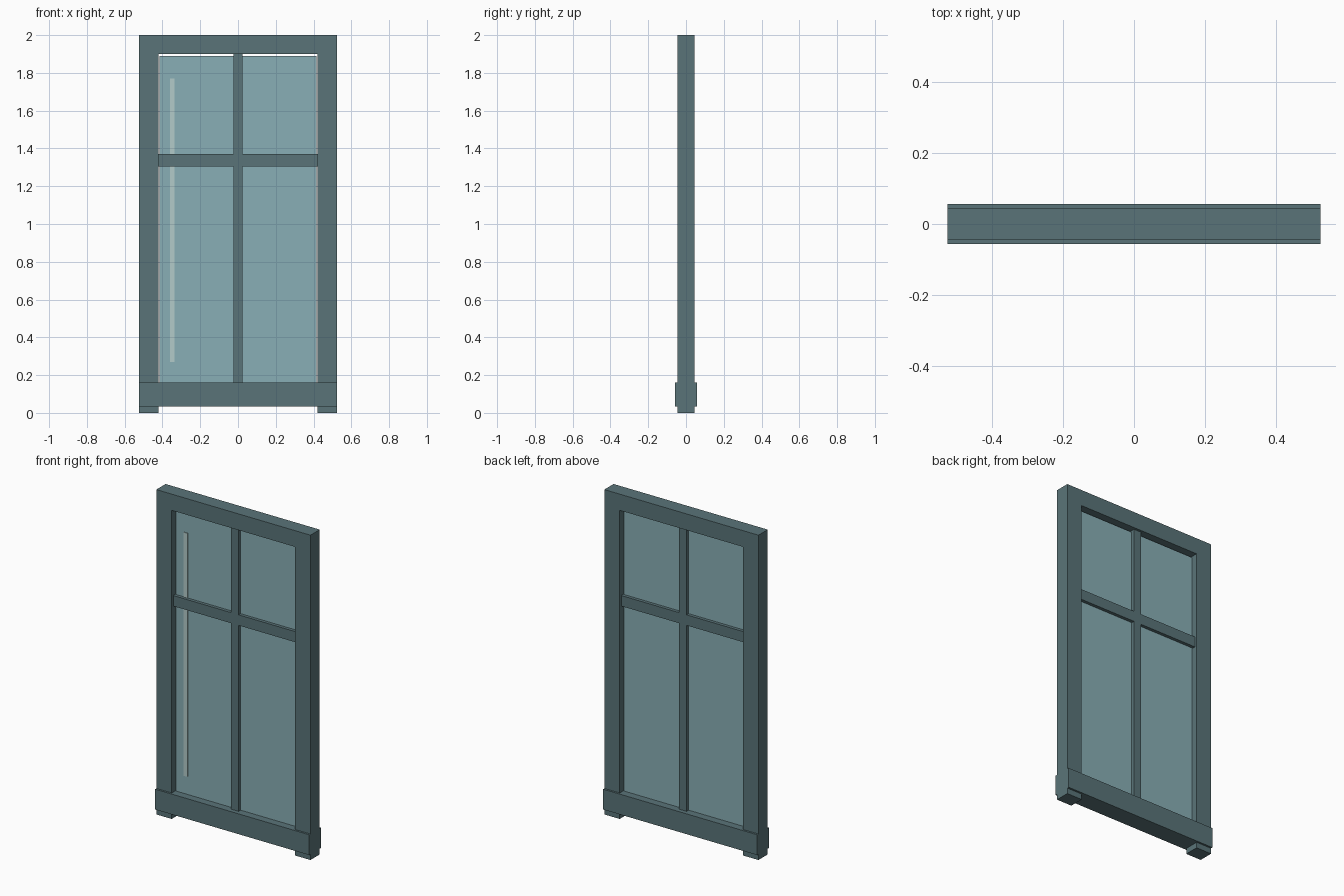
import bpy
import bmesh
from mathutils import Vector

cube = bpy.data.objects.get("Cube")
if cube:
    bpy.data.objects.remove(cube, do_unlink=True)


def make_material(name, rgb):
    mat = bpy.data.materials.new(name)
    mat.use_nodes = True
    colour = (*rgb, 1.0)
    mat.diffuse_color = colour
    mat.node_tree.nodes["Principled BSDF"].inputs["Base Color"].default_value = colour
    return mat


painted_wood = make_material("grey teal paint", (0.102, 0.175, 0.19))
pane_blue = make_material("pale blue glass", (0.25, 0.425, 0.465))
glint_white = make_material("pale glint", (0.45, 0.60, 0.59))


def box(name, x, y, z, mat):
    """Flat-sided box spanning the given (low, high) ranges."""
    low, high = Vector((x[0], y[0], z[0])), Vector((x[1], y[1], z[1]))
    bm = bmesh.new()
    bmesh.ops.create_cube(bm, size=1)
    bmesh.ops.scale(bm, vec=high - low, verts=bm.verts)
    bmesh.ops.translate(bm, vec=(low + high) / 2, verts=bm.verts)
    mesh = bpy.data.meshes.new(name)
    bm.to_mesh(mesh)
    bm.free()
    mesh.materials.append(mat)
    obj = bpy.data.objects.new(name, mesh)
    bpy.context.collection.objects.link(obj)
    return obj


def sym(half):
    return (-half, half)


outer, inner, height, head_z = 0.525, 0.42, 2.0, 1.90
sill_z = (0.035, 0.16)
frame_y, bar_y = sym(0.045), sym(0.03)
mullion = 0.025

# Paired uprights and crossbar halves
for label, side in (("left", 1), ("right", -1)):
    box(f"{label}_stile", sorted((side * inner, side * outer)), frame_y,
        (0, height), painted_wood)
    box(f"{label}_crossbar", sorted((side * mullion, side * inner)), bar_y,
        (1.305, 1.37), painted_wood)

# Head, sill and central upright
box("head_rail", sym(inner), frame_y, (head_z, height), painted_wood)
box("sill", sym(outer), sym(0.057), sill_z, painted_wood)
box("central_mullion", sym(mullion), bar_y, (sill_z[1], head_z), painted_wood)

# Glass with a thin glint on its front
box("glass_pane", sym(0.416), sym(0.01), (0.15, 1.89), pane_blue)
box("glass_glint", (-0.36, -0.335), (-0.014, -0.01), (0.27, 1.77), glint_white)
